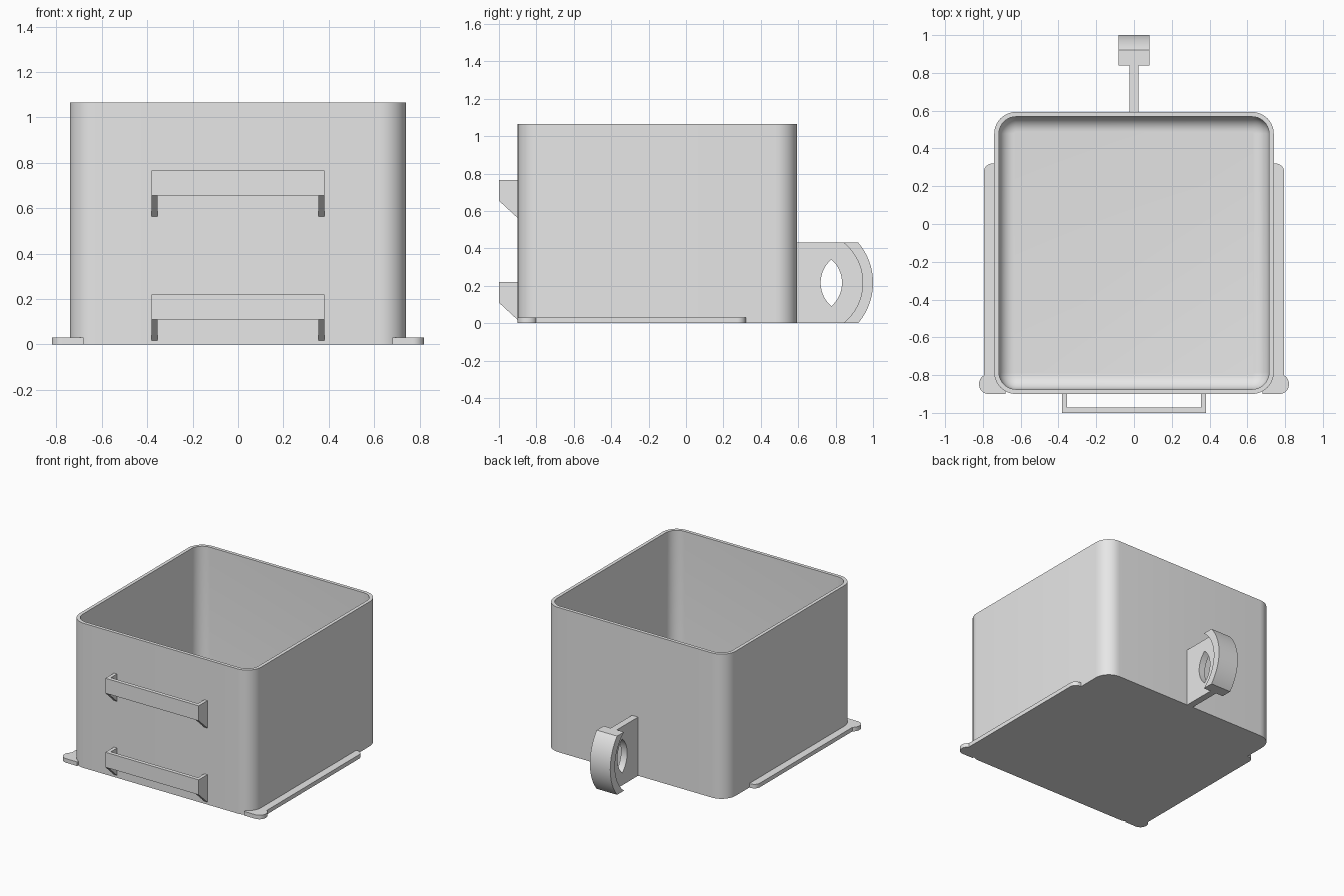
import bpy, bmesh
from math import sin, cos, pi, asin, radians
from mathutils import Vector

cube = bpy.data.objects.get("Cube")
if cube:
    bpy.data.objects.remove(cube, do_unlink=True)

grey = bpy.data.materials.new("light grey plastic")
grey.use_nodes = True
grey.diffuse_color = (0.8, 0.8, 0.8, 1)
grey.node_tree.nodes["Principled BSDF"].inputs["Base Color"].default_value = grey.diffuse_color


def finish(name, bm):
    """Turn a bmesh into a shaded, coloured object."""
    bmesh.ops.recalc_face_normals(bm, faces=bm.faces)
    mesh = bpy.data.meshes.new(name)
    bm.to_mesh(mesh)
    bm.free()
    mesh.materials.append(grey)
    obj = bpy.data.objects.new(name, mesh)
    bpy.context.collection.objects.link(obj)
    bpy.ops.object.select_all(action='DESELECT')
    obj.select_set(True)
    bpy.context.view_layer.objects.active = obj
    bpy.ops.object.shade_smooth_by_angle(angle=radians(30))
    return obj


def rounded_rect(x0, x1, y0, y1, radii, steps=10):
    """Outline with radii for back right, back left, front left, front right."""
    points = []
    corners = ((x1, y1, -1, -1), (x0, y1, 1, -1), (x0, y0, 1, 1), (x1, y0, -1, 1))
    for i, (x, y, sx, sy) in enumerate(corners):
        r = radii[i]
        if r == 0:
            points.append((x, y))
            continue
        for k in range(steps + 1):
            a = (i + k / steps) * pi / 2
            points.append((x + sx * r + r * cos(a), y + sy * r + r * sin(a)))
    return points


def bulge(y, z, half, sag, steps=24):
    """Arc from below to above (y, z), bowing towards +y by sag."""
    r = (half * half + sag * sag) / (2 * abs(sag))
    top = asin(half / r)
    side = 1 if sag > 0 else -1
    angles = [top * (2 * k / steps - 1) for k in range(steps + 1)]
    return [(y + sag + side * r * (cos(a) - 1), z + r * sin(a)) for a in angles]


def prism(name, loops, axis, lo, hi):
    """Extrude an outline, with optional holes, along x or z."""
    bm = bmesh.new()
    for loop in loops:
        verts = [bm.verts.new((lo, u, v) if axis == 'x' else (u, v, lo)) for u, v in loop]
        for i, v in enumerate(verts):
            bm.edges.new((verts[i - 1], v))
    if len(loops) == 1:
        bm.faces.new(list(bm.verts))
    else:
        bmesh.ops.triangle_fill(bm, use_beauty=True, edges=bm.edges[:])
    made = bmesh.ops.extrude_face_region(bm, geom=bm.faces[:])["geom"]
    shift = Vector((hi - lo, 0, 0)) if axis == 'x' else Vector((0, 0, hi - lo))
    bmesh.ops.translate(bm, vec=shift, verts=[g for g in made if isinstance(g, bmesh.types.BMVert)])
    return finish(name, bm)


# Open bin: thin walls, rounded corners, filleted inner floor
HEIGHT, WALL, CORNER, FILLET = 1.065, 0.025, 0.115, 0.08
sections = [(0, 0), (0, HEIGHT), (WALL, HEIGHT)]
for k in range(9):
    a = k / 8 * pi / 2
    sections.append((WALL + FILLET * (1 - cos(a)), WALL + FILLET * (1 - sin(a))))
bm = bmesh.new()
rings = []
for inset, z in sections:
    outline = rounded_rect(-0.74 + inset, 0.74 - inset, -0.9 + inset, 0.593 - inset,
                           [CORNER - inset] * 4)
    rings.append([bm.verts.new((x, y, z)) for x, y in outline])
for low, high in zip(rings, rings[1:]):
    for i in range(len(low)):
        bm.faces.new((low[i - 1], low[i], high[i], high[i - 1]))
bm.faces.new(rings[0])
bm.faces.new(rings[-1])
finish("bin_body", bm)

# Side runners with rounded stops at the front
for side, s in (("left", 1), ("right", -1)):
    rail = rounded_rect(0.722, 0.795, -0.83, 0.32, (0.045, 0, 0, 0))
    stop = rounded_rect(0.68, 0.82, -0.9, -0.795, (0.05, 0, 0, 0.05))
    for part, outline in (("runner", rail), ("runner_stop", stop)):
        prism(f"{side}_{part}", [[(s * x, y) for x, y in outline]], 'z', 0, 0.03)

# Two front pulls: a bar on two tapered brackets
for label, top in (("upper", 0.765), ("lower", 0.22)):
    prism(f"{label}_pull_bar",
          [[(-1, top), (-1, top - 0.11), (-0.972, top - 0.11), (-0.972, top)]],
          'x', -0.355, 0.355)
    bracket = [(-0.895, top), (-1, top), (-1, top - 0.11), (-0.895, top - 0.207)]
    for side, x in (("left", 0.355), ("right", -0.38)):
        prism(f"{label}_pull_{side}_bracket", [bracket], 'x', x, x + 0.025)

# Rear latch: web with a pointed oval hole, and a curved flange
MID, HALF = 0.216, 0.216
inner = bulge(0.84, MID, HALF, 0.105)
outer = bulge(0.92, MID, HALF, 0.08)
web = [(0.585, 2 * HALF), (0.585, 0)] + inner
hole = bulge(0.777, MID, 0.125, 0.057)[:-1] + bulge(0.777, MID, 0.125, -0.057)[:0:-1]
prism("latch_web", [web, hole], 'x', -0.025, 0.025)
prism("latch_flange", [outer + inner[::-1]], 'x', -0.083, 0.083)
